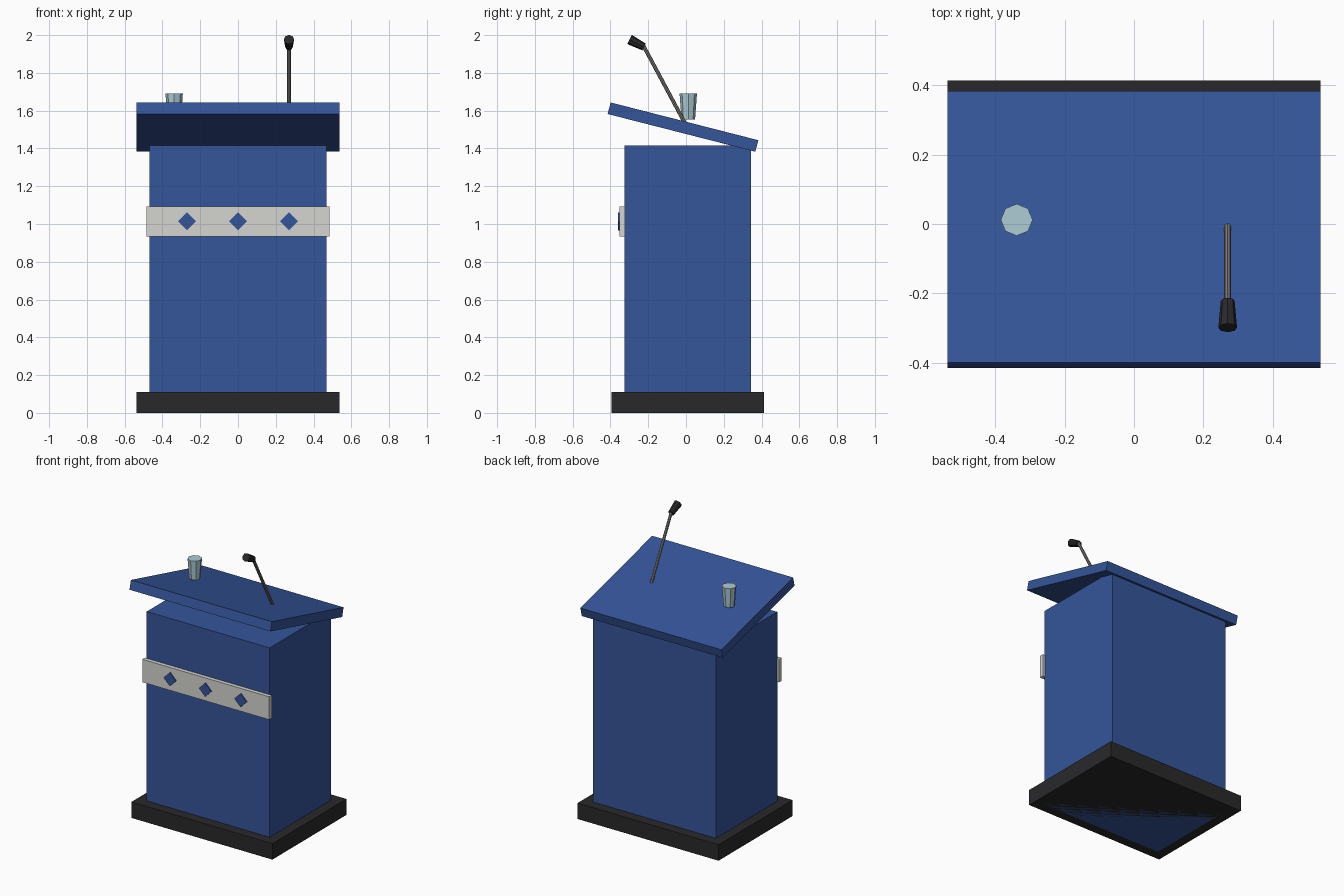
import bpy
from math import radians, pi
from mathutils import Vector

if "Cube" in bpy.data.objects:
    bpy.data.objects.remove(bpy.data.objects["Cube"])


def material(name, r, g, b):
    m = bpy.data.materials.new(name)
    m.diffuse_color = (r, g, b, 1)
    m.use_nodes = True
    m.node_tree.nodes["Principled BSDF"].inputs["Base Color"].default_value = m.diffuse_color
    return m


BLUE = material("blue", 0.035, 0.09, 0.32)
BLACK = material("black", 0.022, 0.022, 0.024)
CREAM = material("off_white", 0.66, 0.66, 0.63)
STEEL = material("steel", 0.23, 0.22, 0.21)
GLASS = material("glass", 0.42, 0.60, 0.66)


def finish(name, mat):
    ob = bpy.context.object
    ob.name = ob.data.name = name
    ob.data.materials.append(mat)
    return ob


def box(name, center, size, mat, rot=(0, 0, 0)):
    bpy.ops.mesh.primitive_cube_add(size=1, location=center, rotation=rot)
    ob = finish(name, mat)
    ob.scale = size
    return ob


def tapered(name, start, end, r1, r2, mat, sides=8):
    a, b = Vector(start), Vector(end)
    rot = (b - a).to_track_quat('Z', 'Y').to_euler()
    bpy.ops.mesh.primitive_cone_add(vertices=sides, radius1=r1, radius2=r2,
                                    depth=(b - a).length,
                                    location=(a + b) / 2, rotation=rot)
    return finish(name, mat)


# Plinth and cabinet
box("base", (0, 0.01, 0.055), (1.076, 0.807, 0.11), BLACK)
box("body", (0, 0.01, 0.708), (0.938, 0.67, 1.416), BLUE)

# Sloping reading top, higher at the front
box("desk_top", (0, -0.016, 1.513), (1.076, 0.807, 0.063), BLUE, (-0.25, 0, 0))

# Front band with three diamonds
box("front_band", (0, -0.337, 1.014), (0.968, 0.03, 0.158), CREAM)
for i, x in enumerate((-0.27, 0, 0.27)):
    box(f"diamond_{i + 1}", (x, -0.352, 1.014), (0.067, 0.014, 0.067), BLUE,
        (0, pi / 4, 0))

# Microphone
tapered("microphone_stem", (0.27, -0.002, 1.527), (0.27, -0.226, 1.945),
        0.01, 0.01, STEEL)
tapered("microphone_head", (0.27, -0.222, 1.937), (0.27, -0.299, 1.977),
        0.020, 0.027, BLACK)

# Drinking glass
tapered("drinking_glass", (-0.338, 0.012, 1.554), (-0.338, 0.012, 1.69),
        0.036, 0.046, GLASS)
